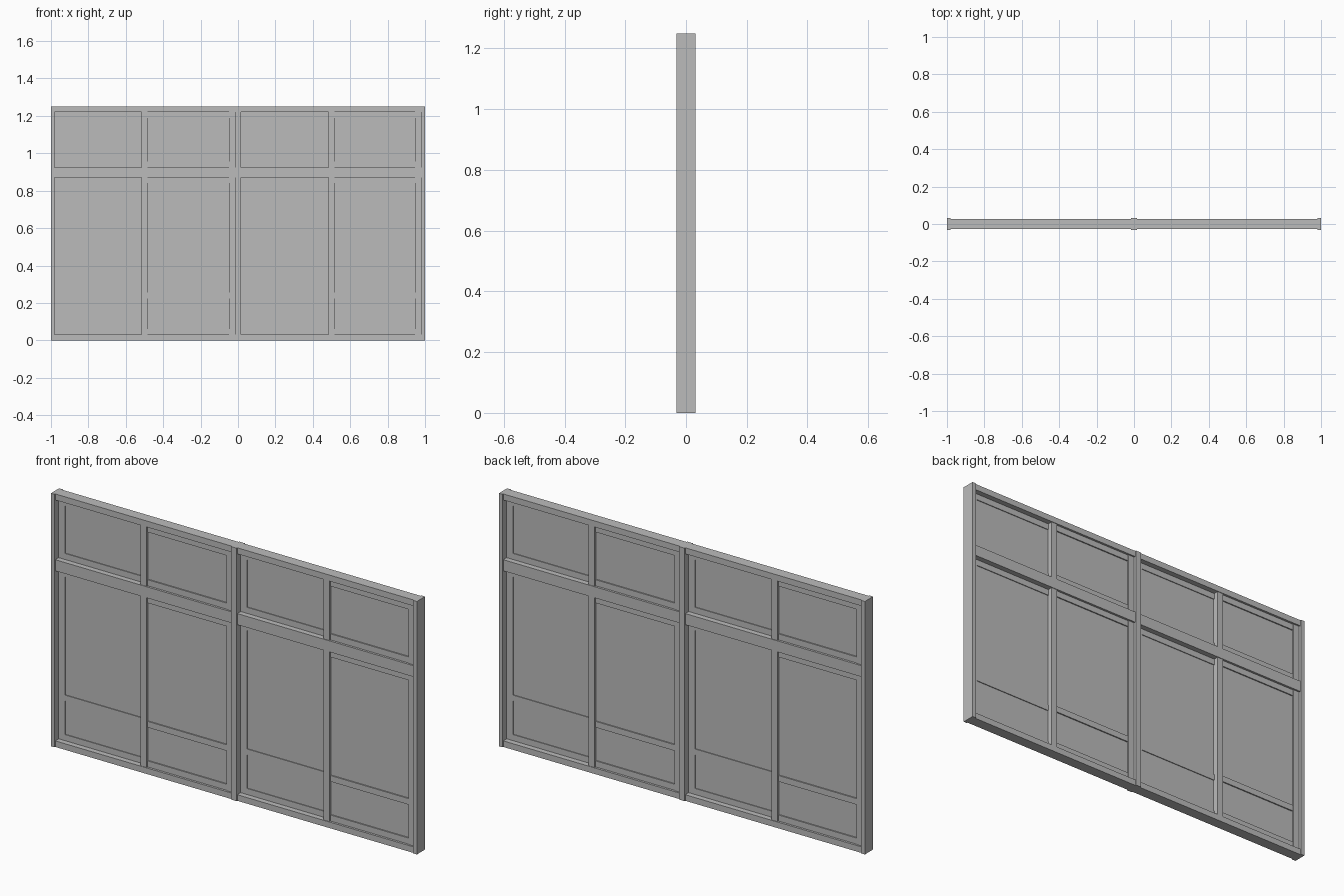
import bpy

cube = bpy.data.objects.get("Cube")
if cube:
    bpy.data.objects.remove(cube, do_unlink=True)

grey = bpy.data.materials.new("plain grey")
grey.use_nodes = True
GREY = (0.5, 0.5, 0.5, 1)
grey.diffuse_color = GREY
grey.node_tree.nodes["Principled BSDF"].inputs["Base Color"].default_value = GREY


def box(name, x, y, z):
    """Box spanning the (low, high) pairs x, y and z."""
    verts = [(a, b, c) for a in x for b in y for c in z]
    faces = [(0, 1, 3, 2), (4, 6, 7, 5), (0, 4, 5, 1),
             (2, 3, 7, 6), (0, 2, 6, 4), (1, 5, 7, 3)]
    mesh = bpy.data.meshes.new(name)
    mesh.from_pydata(verts, [], faces)
    mesh.materials.append(grey)
    ob = bpy.data.objects.new(name, mesh)
    bpy.context.collection.objects.link(ob)
    return ob


HEIGHT = 1.25
POST = 0.032     # half depth of posts
RAIL = 0.027     # half depth of frame rails
BAR = 0.03       # sash bar width
UPPER = (0.925, 1.22)
LOWER = (0.03, 0.87)

# Outer posts and centre post
for name, x in (("right_post", (-1, -0.98)), ("centre_post", (-0.015, 0.015)),
                ("left_post", (0.98, 1))):
    box(name, x, (-POST, POST), (0, HEIGHT))

# Frame rails for each bay
rails = {"sill": (0, LOWER[0]), "transom": (LOWER[1], UPPER[0]),
         "head": (UPPER[1], HEIGHT)}
bays = {"right": (-0.98, -0.015), "left": (0.015, 0.98)}
for side, x in bays.items():
    for name, z in rails.items():
        box(f"{side}_{name}", x, (-RAIL, RAIL), z)


def sash(name, bay, z, front, mid_rail):
    """Sliding sash; the front track holds the +x half, the back track the -x half."""
    s = 1 if front else -1
    mid = -0.5 if bay[0] < 0 else 0.5
    outer = bay[1] if front else bay[0]

    def part(label, xa, xb, depth, zs, inner=0.0):
        box(f"{name}_{label}", sorted((xa, xb)), sorted((-s * depth, -s * inner)), zs)

    part("meeting_stile", mid - 0.016, mid + 0.016, 0.024, z)
    part("outer_stile", outer - s * 0.034, outer, 0.019, z)
    a, b = mid + s * 0.016, outer - s * 0.034
    bars = {"bottom_rail": z[0], "top_rail": z[1] - BAR}
    if mid_rail:
        bars["middle_rail"] = 0.225
    for label, low in bars.items():
        part(label, a, b, 0.016, (low, low + BAR))
    part("pane", a, b, 0.010, z, 0.004)


# Two sliding sashes in each opening
for side, bay in bays.items():
    for level, z in (("upper", UPPER), ("lower", LOWER)):
        for front in (True, False):
            track = "front" if front else "back"
            sash(f"{side}_{level}_{track}_sash", bay, z, front, level == "lower")
